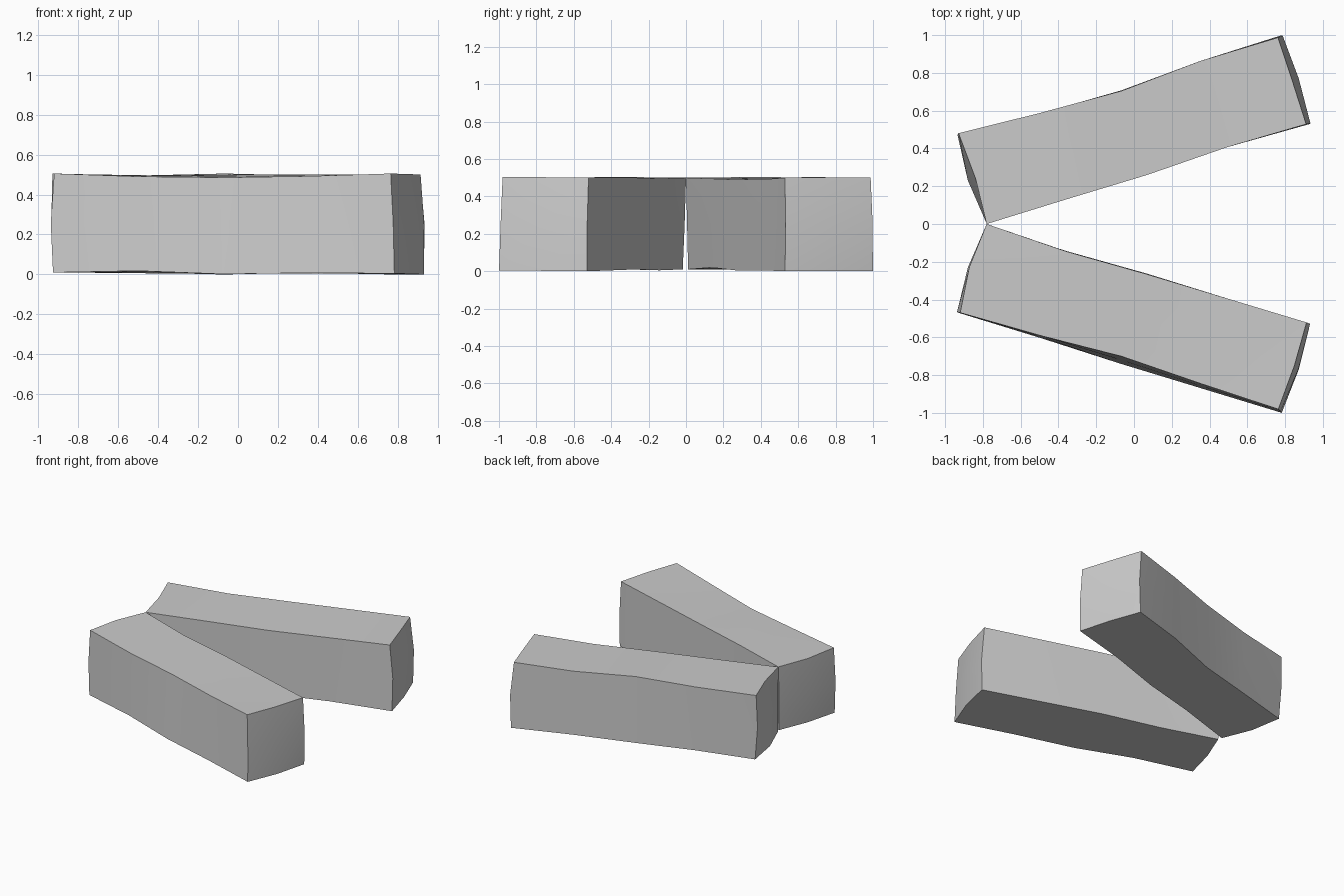
import bpy, math
from mathutils import Vector

if "Cube" in bpy.data.objects:
    bpy.data.objects.remove(bpy.data.objects["Cube"])

ANG, LEN = math.radians(17.2), 1.78
D = Vector((math.cos(ANG), math.sin(ANG), 0))
N = Vector((-math.sin(ANG), math.cos(ANG), 0))


def rough_block(name, side, edges, start, end):
    """edges: (across, height) of 5 stations for each long edge; start/end: end-face bulge [row][col]."""
    (ib, ob, it, ot) = edges
    grid = {}
    for i in range(5):
        for j in range(3):
            for k in range(3):
                v, w = j / 2, k / 2
                lo = Vector(ib[i]).lerp(Vector(ob[i]), v)
                hi = Vector(it[i]).lerp(Vector(ot[i]), v)
                b, z = lo.lerp(hi, w)
                a = LEN * i / 4
                a += start[k][j] if i == 0 else end[k][j] if i == 4 else 0
                p = Vector((-0.78, 0, z)) + D * a + N * b
                grid[i, j, k] = (p.x, side * p.y, p.z)
    keys = [q for q in grid if q[0] in (0, 4) or q[1] != 1 or q[2] != 1]
    idx = {q: n for n, q in enumerate(keys)}
    faces = []

    def quad(*q):
        f = [idx[c] for c in q]
        faces.append(f if side > 0 else f[::-1])

    # end faces
    for j in range(2):
        for k in range(2):
            quad((0, j, k), (0, j, k + 1), (0, j + 1, k + 1), (0, j + 1, k))
            quad((4, j, k), (4, j + 1, k), (4, j + 1, k + 1), (4, j, k + 1))
    # long faces
    for i in range(4):
        for s in range(2):
            quad((i, 0, s), (i + 1, 0, s), (i + 1, 0, s + 1), (i, 0, s + 1))
            quad((i, 2, s), (i, 2, s + 1), (i + 1, 2, s + 1), (i + 1, 2, s))
            quad((i, s, 0), (i, s + 1, 0), (i + 1, s + 1, 0), (i + 1, s, 0))
            quad((i, s, 2), (i + 1, s, 2), (i + 1, s + 1, 2), (i, s + 1, 2))
    me = bpy.data.meshes.new(name)
    me.from_pydata([grid[q] for q in keys], [], faces)
    ob_ = bpy.data.objects.new(name, me)
    bpy.context.collection.objects.link(ob_)
    bpy.ops.object.select_all(action='DESELECT')
    ob_.select_set(True)
    bpy.context.view_layer.objects.active = ob_
    bpy.ops.object.shade_smooth_by_angle(angle=math.radians(30))


# edge order: inner bottom, outer bottom, inner top, outer top
rough_block("back_block", 1, (
    [(.012, .01), (.005, .02), (.0, .005), (.012, .005), (.0, .0)],
    [(.49, .01), (.475, .01), (.465, .0), (.49, .01), (.493, .0)],
    [(.0, .5), (.0, .495), (-.003, .49), (.012, .49), (.005, .5)],
    [(.503, .505), (.478, .495), (.462, .505), (.49, .495), (.487, .5)]),
    [(0, -.02, .012), (.0, -.027, -.008), (0, .015, 0)],
    [(.01, .018, .005), (.015, .026, .012), (-.008, -.01, -.015)])

rough_block("front_block", -1, (
    [(.015, .01), (.012, .005), (.0, .01), (.0, .005), (.0, .0)],
    [(.493, .01), (.492, .018), (.497, .002), (.495, .008), (.493, .005)],
    [(.0, .5), (.014, .495), (.003, .5), (.0, .5), (-.003, .5)],
    [(.49, .505), (.48, .49), (.458, .485), (.472, .492), (.48, .505)]),
    [(.01, -.01, .0), (.0, -.027, -.012), (.0, -.02, .005)],
    [(.01, .026, .008), (.012, .024, .0), (-.008, -.002, -.015)])
